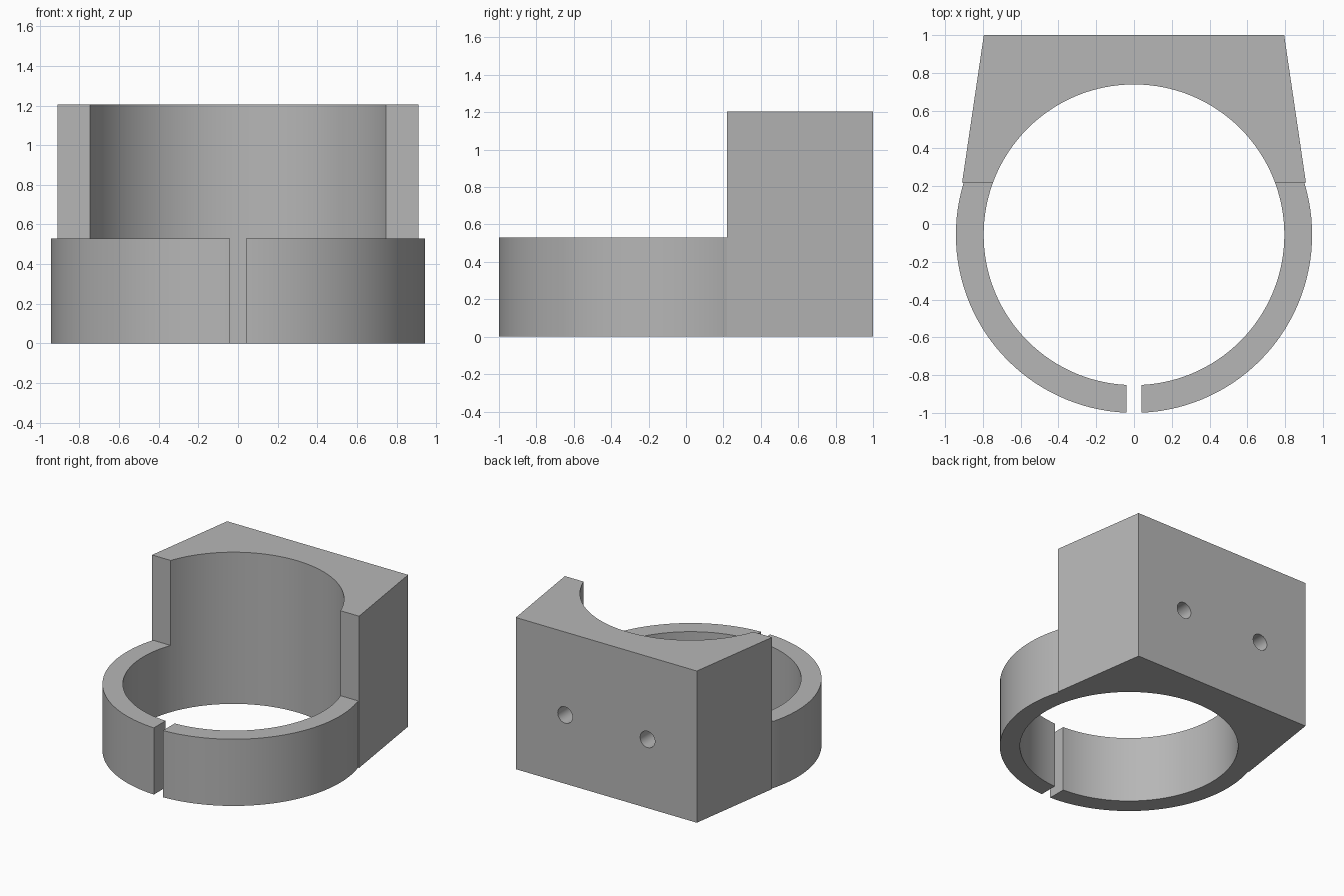
import bpy, bmesh
from math import pi
from mathutils import Matrix

cube = bpy.data.objects.get("Cube")
if cube:
    bpy.data.objects.remove(cube, do_unlink=True)

# Main dimensions
RING_Y = -0.057
OUTER_R, BORE_R = 0.943, 0.796
RING_H, BLOCK_H = 0.53, 1.205
BLOCK_FRONT, BLOCK_BACK = 0.22, 1.0
GAP = 0.08
HOLE_X, HOLE_Z, HOLE_R, HOLE_DEPTH = 0.362, 0.546, 0.065, 0.26

grey = bpy.data.materials.new("plain_grey")
grey.use_nodes = True
colour = (0.47, 0.47, 0.47, 1)
grey.diffuse_color = colour
grey.node_tree.nodes["Principled BSDF"].inputs["Base Color"].default_value = colour


def finish(name, bm):
    bmesh.ops.recalc_face_normals(bm, faces=bm.faces)
    mesh = bpy.data.meshes.new(name)
    bm.to_mesh(mesh)
    bm.free()
    mesh.materials.append(grey)
    obj = bpy.data.objects.new(name, mesh)
    bpy.context.collection.objects.link(obj)
    return obj


def prism(name, outline, z0, z1):
    bm = bmesh.new()
    face = bm.faces.new([bm.verts.new((x, y, z0)) for x, y in outline])
    top = bmesh.ops.extrude_face_region(bm, geom=[face])["geom"]
    verts = [v for v in top if isinstance(v, bmesh.types.BMVert)]
    bmesh.ops.translate(bm, verts=verts, vec=(0, 0, z1 - z0))
    return finish(name, bm)


def cylinder(name, radius, depth, matrix, segments):
    bm = bmesh.new()
    bmesh.ops.create_cone(bm, cap_ends=True, segments=segments, radius1=radius,
                          radius2=radius, depth=depth, matrix=matrix)
    return finish(name, bm)


def combine(target, tool, operation):
    mod = target.modifiers.new(tool.name, "BOOLEAN")
    mod.operation, mod.solver, mod.object = operation, "EXACT", tool
    tool.hide_render = True
    bpy.context.view_layer.objects.active = target
    bpy.ops.object.modifier_apply(modifier=mod.name)
    bpy.data.objects.remove(tool, do_unlink=True)


# Tapered mounting block joined to the clamp ring
body = prism("clamp_bracket", [(-0.91, BLOCK_FRONT), (0.91, BLOCK_FRONT),
                               (0.795, BLOCK_BACK), (-0.795, BLOCK_BACK)], 0, BLOCK_H)
ring = cylinder("clamp_ring", OUTER_R, RING_H,
                Matrix.Translation((0, RING_Y, RING_H / 2)), 128)
combine(body, ring, "UNION")

# Bore through ring and block
bore = cylinder("bore_cutter", BORE_R, 4, Matrix.Translation((0, RING_Y, 0)), 128)
combine(body, bore, "DIFFERENCE")

# Split at the front of the ring
g = GAP / 2
slot = prism("slot_cutter", [(-g, -1.2), (g, -1.2), (g, -0.5), (-g, -0.5)], -1, 2)
combine(body, slot, "DIFFERENCE")

# Blind screw holes in the back
for side in (-1, 1):
    place = Matrix.Translation((side * HOLE_X, BLOCK_BACK, HOLE_Z)) @ Matrix.Rotation(pi / 2, 4, "X")
    hole = cylinder("hole_cutter", HOLE_R, 2 * HOLE_DEPTH, place, 40)
    combine(body, hole, "DIFFERENCE")

# Smooth curved walls, crisp edges
bpy.ops.object.select_all(action="DESELECT")
body.select_set(True)
bpy.context.view_layer.objects.active = body
bpy.ops.object.shade_smooth_by_angle()
